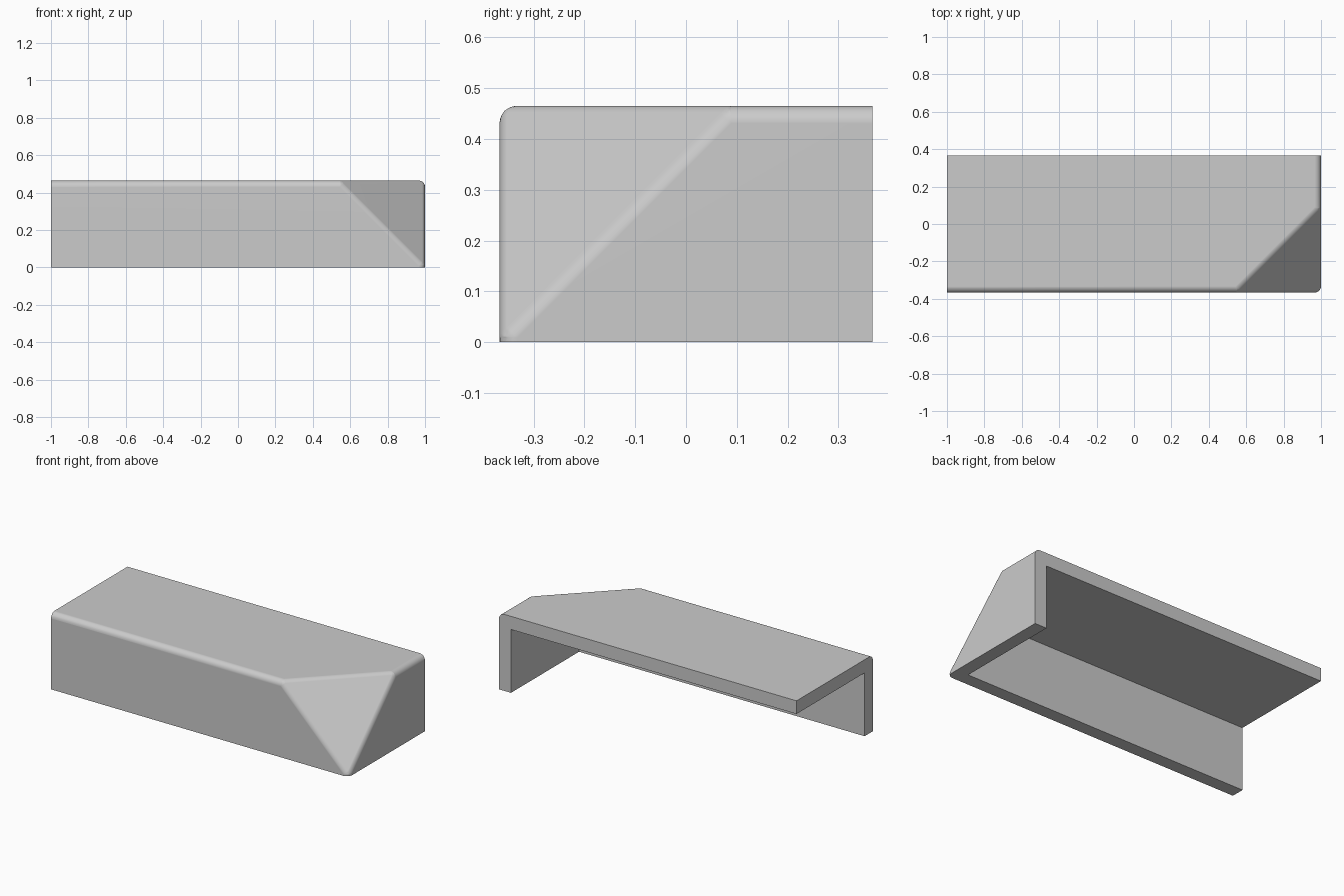
import bpy
import bmesh
from mathutils import Vector

default = bpy.data.objects.get("Cube")
if default:
    bpy.data.objects.remove(default, do_unlink=True)

X, Y, Z = 1.0, 0.367, 0.465      # outer half length, half depth, height
WALL, RADIUS, SPARE = 0.08, 0.035, 0.3
CUT = Vector((1, -1, 1)).normalized()   # direction the clipped corner faces


def block(name, low, high, clip_point=None):
    """Box between two corners, optionally clipped by the corner plane."""
    bm = bmesh.new()
    bmesh.ops.create_cube(bm, size=1)
    low, high = Vector(low), Vector(high)
    for v in bm.verts:
        v.co = [a + (c + 0.5) * (b - a) for a, b, c in zip(low, high, v.co)]
    if clip_point:
        bmesh.ops.bisect_plane(bm, geom=bm.verts[:] + bm.edges[:] + bm.faces[:],
                               plane_co=clip_point, plane_no=CUT, clear_outer=True)
        bmesh.ops.holes_fill(bm, edges=[e for e in bm.edges if e.is_boundary])
        bmesh.ops.recalc_face_normals(bm, faces=bm.faces)
    mesh = bpy.data.meshes.new(name)
    bm.to_mesh(mesh)
    bm.free()
    obj = bpy.data.objects.new(name, mesh)
    bpy.context.collection.objects.link(obj)
    return obj


def apply(obj, kind, **settings):
    mod = obj.modifiers.new(kind.title(), kind)
    for key, value in settings.items():
        setattr(mod, key, value)
    bpy.context.view_layer.objects.active = obj
    bpy.ops.object.modifier_apply(modifier=mod.name)


def combine(obj, cutter, operation):
    cutter.hide_render = True
    apply(obj, "BOOLEAN", object=cutter, operation=operation, solver="EXACT")
    bpy.data.objects.remove(cutter, do_unlink=True)


# Outer body, overlong at its open ends so the rounding runs straight through
corner = Vector((X, -Y, 0))
shell = block("corner_cover", (-X - SPARE, -Y, -SPARE), (X, Y + SPARE, Z), corner)

# Round the edges between top, front, side and clipped corner
bm = bmesh.new()
bm.from_mesh(shell.data)
weight = bm.edges.layers.float.new("bevel_weight_edge")
outward = (Vector((1, 0, 0)), Vector((0, -1, 0)), Vector((0, 0, 1)), CUT)
for e in bm.edges:
    normals = [f.normal for f in e.link_faces]
    if all(any(n.dot(d) > 0.99 for d in outward) for n in normals):
        # Shallower edges need a smaller offset for the same radius
        e[weight] = 0.52 if any(n.dot(CUT) > 0.99 for n in normals) else 1.0
bm.to_mesh(shell.data)
bm.free()
apply(shell, "BEVEL", limit_method="WEIGHT", width=RADIUS, segments=6)

# Hollow inside with an even wall, then trim the open ends flat
hollow = block("hollow_cutter", (-X - 2 * SPARE, -Y + WALL, -2 * SPARE),
               (X - WALL, Y + 2 * SPARE, Z - WALL), corner - CUT * WALL)
combine(shell, hollow, "DIFFERENCE")
bounds = block("trim_cutter", (-X, -Y - SPARE, 0), (X + SPARE, Y, Z + SPARE))
combine(shell, bounds, "INTERSECT")

# Plain grey finish
grey = bpy.data.materials.new("light_grey")
grey.use_nodes = True
colour = (0.6, 0.6, 0.6, 1)
grey.diffuse_color = colour
grey.node_tree.nodes["Principled BSDF"].inputs["Base Color"].default_value = colour
shell.data.materials.clear()
shell.data.materials.append(grey)

# Smooth rounding beside flat faces
bpy.ops.object.select_all(action="DESELECT")
shell.select_set(True)
bpy.context.view_layer.objects.active = shell
bpy.ops.object.shade_smooth_by_angle(angle=0.6)
apply(shell, "WEIGHTED_NORMAL", keep_sharp=True)
